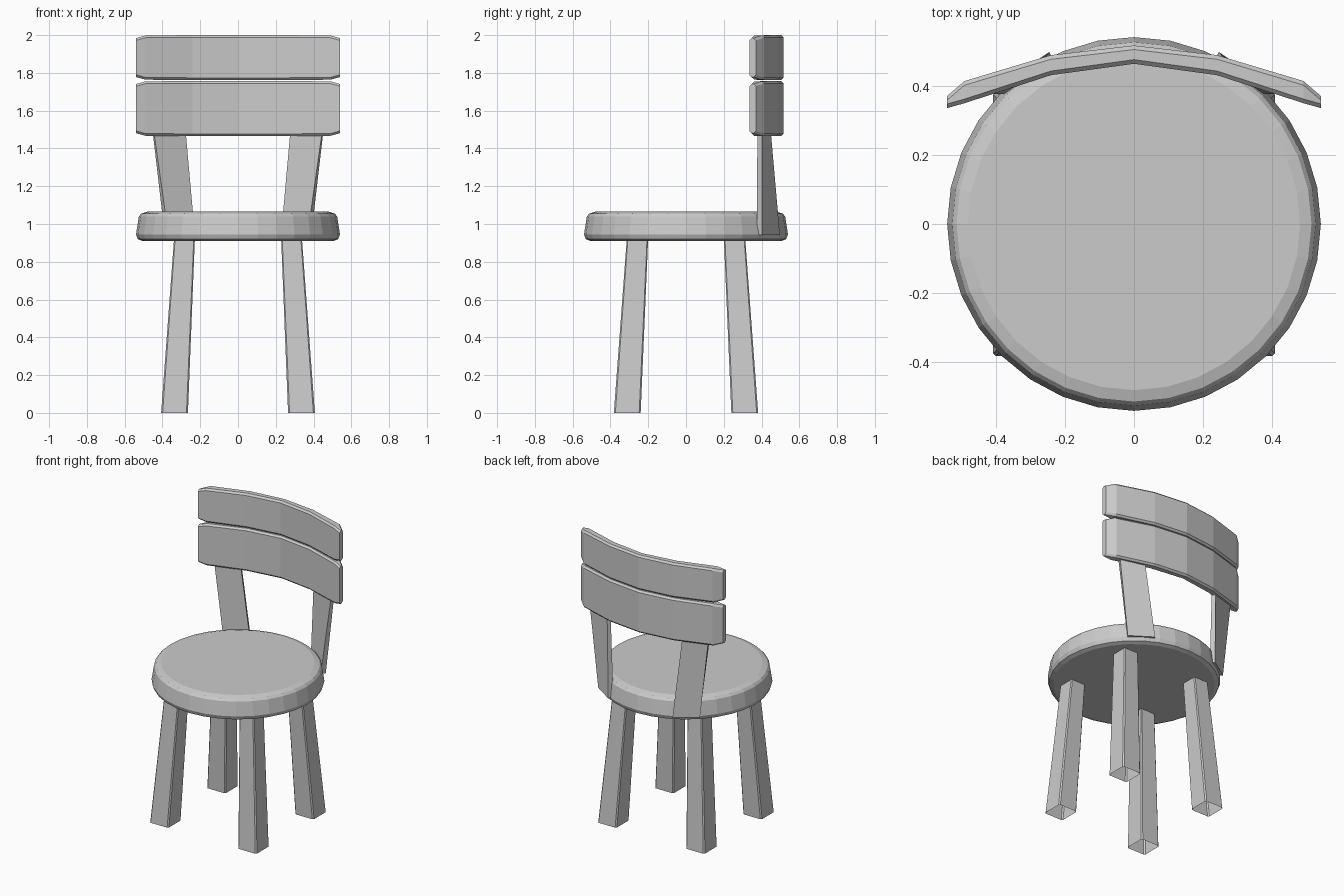
import bpy, bmesh
from math import sin, cos, tau

if "Cube" in bpy.data.objects:
    bpy.data.objects.remove(bpy.data.objects["Cube"])


def loft(name, rings, cap_start=True, cap_end=True):
    """Skin a series of closed rings with quads and optional end caps."""
    bm = bmesh.new()
    loops = [[bm.verts.new(p) for p in r] for r in rings]
    n = len(loops[0])
    for a, b in zip(loops, loops[1:]):
        for i in range(n):
            j = (i + 1) % n
            bm.faces.new((a[i], a[j], b[j], b[i]))
    if cap_start:
        bm.faces.new(loops[0][::-1])
    if cap_end:
        bm.faces.new(loops[-1])
    bmesh.ops.recalc_face_normals(bm, faces=bm.faces[:])
    me = bpy.data.meshes.new(name)
    bm.to_mesh(me)
    bm.free()
    ob = bpy.data.objects.new(name, me)
    bpy.context.collection.objects.link(ob)
    return ob


def mirror_x(ob):
    ob.modifiers.new("Mirror", 'MIRROR').use_axis[0] = True


def chamfered(u0, u1, v0, v1, c):
    """Rectangle with cut corners."""
    return [(u0 + c, v0), (u1 - c, v0), (u1, v0 + c), (u1, v1 - c),
            (u1 - c, v1), (u0 + c, v1), (u0, v1 - c), (u0, v0 + c)]


# Round seat
profile = [(0.505, 0.91), (0.53, 0.92), (0.54, 0.945), (0.525, 1.04),
           (0.513, 1.055), (0.48, 1.065)]
loft("seat", [[(r * cos(tau * i / 32), r * sin(tau * i / 32), z) for i in range(32)]
              for r, z in profile])

# Splayed legs, open underneath
for name, s in (("front_legs", -1), ("back_legs", 1)):
    foot = chamfered(0.265, 0.407, 0.24, 0.382, 0.008)
    head = chamfered(0.228, 0.338, 0.20, 0.313, 0.006)
    leg = loft(name, [[(x, s * y, 0) for x, y in foot],
                      [(x, s * y, 0.93) for x, y in head]], cap_start=False)
    mirror_x(leg)

# Twisted back supports: along the seat rim below, along the slat above
base = [(0.228, 0.465), (0.368, 0.375), (0.388, 0.402), (0.245, 0.497)]
top = [(0.278, 0.425), (0.447, 0.378), (0.453, 0.402), (0.288, 0.448)]
mirror_x(loft("back_supports", [[(x, y, 0.942) for x, y in base],
                                [(x, y, 1.50) for x, y in top]]))

# Curved back slats: half plan as (x, front y, back y, height inset)
plan = [(0, 0.463, 0.516, 0), (0.24, 0.43, 0.488, 0),
        (0.49, 0.349, 0.413, 0.002), (0.54, 0.335, 0.37, 0.016)]
stations = [(-x, f, b, e) for x, f, b, e in plan[:0:-1]] + plan
for name, z0, z1 in (("lower_back_slat", 1.465, 1.757), ("upper_back_slat", 1.762, 2.0)):
    loft(name, [[(x, y, z) for y, z in chamfered(f, b, z0 + e, z1 - e, 0.012)]
                for x, f, b, e in stations])
